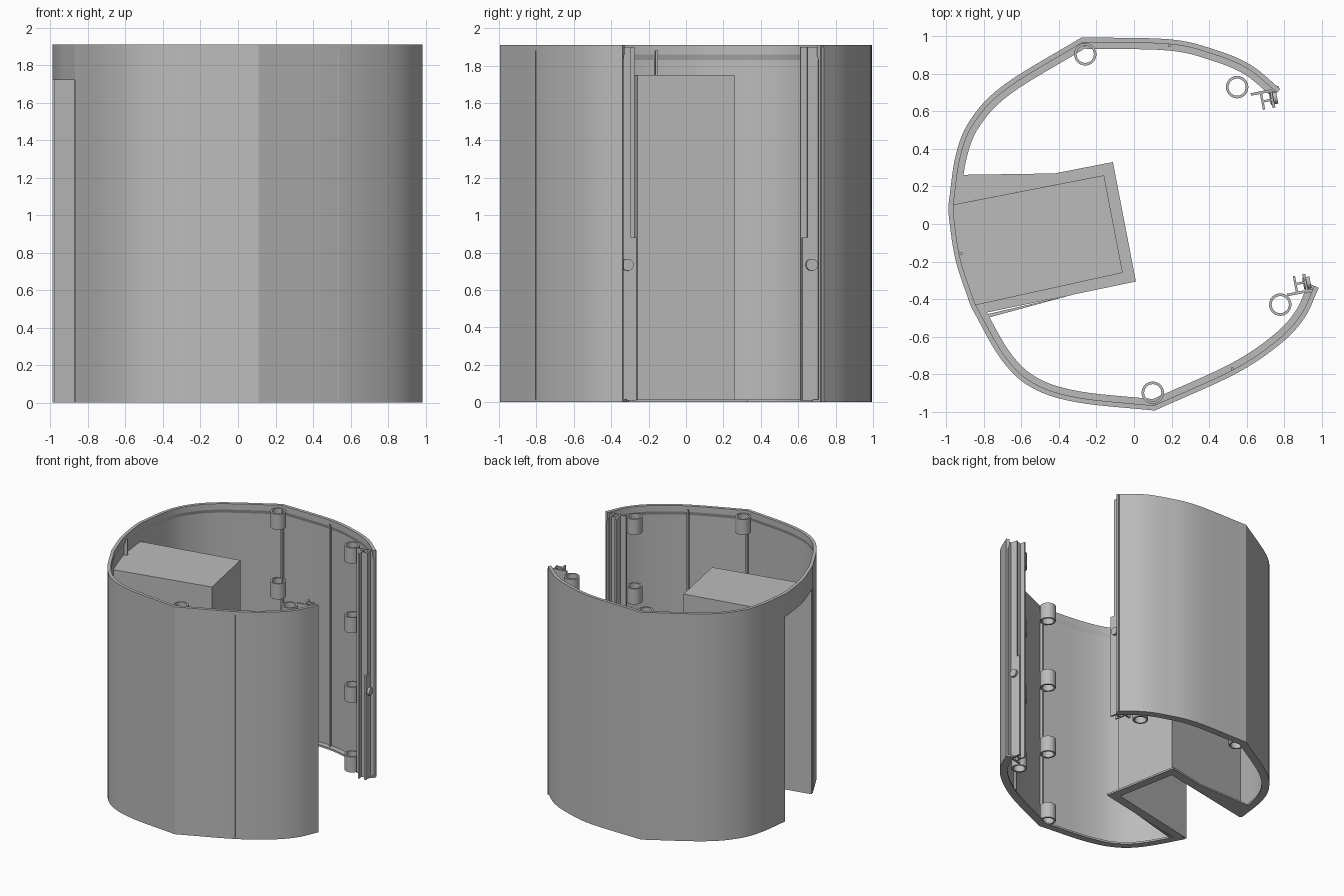
import bpy, bmesh, math
from mathutils import Vector

cube = bpy.data.objects.get("Cube")
if cube:
    bpy.data.objects.remove(cube, do_unlink=True)

H = 1.91
grey = bpy.data.materials.new("plain_grey")
grey.use_nodes = True
grey.diffuse_color = (0.5, 0.5, 0.5, 1)
grey.node_tree.nodes["Principled BSDF"].inputs["Base Color"].default_value = grey.diffuse_color


def finish(name, bm, smooth=False):
    bmesh.ops.recalc_face_normals(bm, faces=bm.faces)
    me = bpy.data.meshes.new(name)
    bm.to_mesh(me)
    bm.free()
    me.materials.append(grey)
    ob = bpy.data.objects.new(name, me)
    bpy.context.collection.objects.link(ob)
    if smooth:
        bpy.ops.object.select_all(action='DESELECT')
        ob.select_set(True)
        bpy.context.view_layer.objects.active = ob
        bpy.ops.object.shade_smooth_by_angle(angle=math.radians(12))
    return ob


def spline(ctrl, n=6):
    """Catmull-Rom curve through the control points."""
    p = [Vector(c) for c in ctrl]
    p = [2 * p[0] - p[1]] + p + [2 * p[-1] - p[-2]]
    out = []
    for a, b, c, d in zip(p, p[1:], p[2:], p[3:]):
        for k in range(n):
            t = k / n
            out.append(0.5 * (2 * b + (c - a) * t + (2 * a - 5 * b + 4 * c - d) * t ** 2
                              + (3 * b - a - 3 * c + d) * t ** 3))
    return out + [p[-2]]


def normals(path):
    """Mitred normals to the right-hand side of the path."""
    dirs = [(b - a).normalized() for a, b in zip(path, path[1:])]
    dirs = [dirs[0]] + dirs + [dirs[-1]]
    out = []
    for d, e in zip(dirs, dirs[1:]):
        n = Vector((d.y + e.y, -d.x - e.x)).normalized()
        out.append(n / n.dot(Vector((d.y, -d.x))))
    return out


def sweep(name, path, norms, profile, smooth=False):
    """Sweep a closed (offset, height) profile along a plan path."""
    bm = bmesh.new()
    rings = [[bm.verts.new((*(p + n * w), z)) for w, z in profile] for p, n in zip(path, norms)]
    m = len(profile)
    for r, s in zip(rings, rings[1:]):
        for i in range(m):
            bm.faces.new((r[i], r[(i + 1) % m], s[(i + 1) % m], s[i]))
    bm.faces.new(rings[0])
    bm.faces.new(rings[-1])
    return finish(name, bm, smooth)


def prism(name, pts, z0, z1):
    bm = bmesh.new()
    face = bm.faces.new([bm.verts.new((p[0], p[1], z0)) for p in pts])
    ext = bmesh.ops.extrude_face_region(bm, geom=[face])["geom"]
    bmesh.ops.translate(bm, vec=(0, 0, z1 - z0), verts=[v for v in ext if isinstance(v, bmesh.types.BMVert)])
    return finish(name, bm)


def rect(w0, w1, z0, z1):
    return [(w0, z0), (w1, z0), (w1, z1), (w0, z1)]


# Plan outline, from the front jamb round to the back jamb, with two creases
front = spline([(.985, -.34), (.91, -.5), (.78, -.64), (.54, -.80), (.11, -.995)])
side_a = spline([(.11, -.995), (-.31, -.95), (-.55, -.87), (-.71, -.72), (-.87, -.44)])
niche = spline([(-.87, -.44), (-.95, -.2), (-.985, .02), (-.99, .1)])
side_b = spline([(-.99, .1), (-.95, .37), (-.87, .56), (-.69, .745), (-.28, .995)])
back = spline([(-.28, .995), (.19, .985), (.43, .93), (.62, .85), (.78, .72)])
path = front + side_a[1:] + niche[1:] + side_b[1:] + back[1:]
norm = normals(path)
i0 = len(front) + len(side_a) - 2
i1 = i0 + len(niche) - 1

# Outer shell: wall with thickened rim and inward foot flange
wall = [(0, 0), (.06, 0), (.06, .015), (.016, .015), (.016, 1.83), (.026, 1.86), (.026, H), (0, H)]
sweep("front_wall", path[:i0 + 1], norm[:i0 + 1], wall, True)
sweep("back_wall", path[i1:], norm[i1:], wall, True)
lintel = [(0, 1.72), (.016, 1.72), (.016, 1.83), (.026, 1.86), (.026, H), (0, H)]
sweep("lintel", path[i0:i1 + 1], norm[i0:i1 + 1], lintel, True)

# Niche: open-bottomed box behind the wall opening
corners = [Vector(c) for c in [(-.98, .1), (-.16, .26), (-.06, -.26), (-.87, -.43)]]
cn = normals(corners)
sweep("niche_walls", corners, cn, rect(0, .012, 0, 1.75))
inner = [p + n * .008 for p, n in zip(path[i0:i1 + 1], norm[i0:i1 + 1])]
prism("niche_roof", corners[1:3] + inner, 1.725, 1.75)
fc = [Vector(c) for c in [(-.93, .11), (-.16, .26), (-.06, -.26), (-.83, -.42)]]
sweep("niche_flange", fc, normals(fc), rect(-.06, 0, 0, .015))
prism("back_flange_web", [(-.93, .17), (-.4, .27), (-.93, .262)], 0, .012)
prism("front_flange_web", [(-.80, -.485), (-.3, -.37), (-.78, -.5)], 0, .012)


# Screw bosses: four columns of short tubes
def tube(name, x, y, z, h, ro=.06, ri=.046, n=24):
    bm = bmesh.new()
    rings = []
    for k in range(n):
        a = 2 * math.pi * k / n
        rings.append([bm.verts.new((x + r * math.cos(a), y + r * math.sin(a), z + e))
                      for r, e in rect(ri, ro, -h / 2, h / 2)])
    for k in range(n):
        r, s = rings[k], rings[(k + 1) % n]
        for i in range(4):
            bm.faces.new((r[i], r[(i + 1) % 4], s[(i + 1) % 4], s[i]))
    finish(name, bm, True)


for label, x, y in [("back_crease", -.26, .905), ("back_jamb", .55, .73),
                    ("front_jamb", .78, -.43), ("front_crease", .1, -.9)]:
    for k in range(4):
        tube(f"{label}_boss_{k + 1}", x, y, .07 + .585 * k, .13)


# Plates given in a tilted local plan frame
U, V = Vector((.98, .19)), Vector((-.19, .98))


def plate(name, c, u0, u1, v0, v1, z0, z1):
    c = Vector(c)
    prism(name, [c + U * u + V * v for u, v in ((u0, v0), (u1, v0), (u1, v1), (u0, v1))], z0, z1)


# Seam ribs on the inside of the shell
plate("front_seam_rib", (.527, -.785), -.006, .006, -.02, .02, .015, 1.88)
plate("back_seam_rib", (.187, .962), -.006, .006, -.018, .018, .015, 1.88)
plate("niche_seam_rib", (-.935, -.16), -.02, .02, -.006, .006, 1.75, 1.88)
plate("front_crease_rib", (.11, -.965), -.008, .008, -.018, .018, .015, 1.88)
plate("back_crease_rib", (-.265, .965), -.008, .008, -.018, .018, .015, 1.88)

# Door jamb posts: web to the wall end, forked channel, lower cover and peg
for label, c, s in [("front", (.868, -.325), 1), ("back", (.69, .66), -1)]:
    plate(label + "_jamb_web", c, -.06, .085, -.05 * s, -.036 * s, .01, 1.9)
    plate(label + "_jamb_inner_prong", c, -.012, 0, -.05 * s, .05 * s, .01, 1.9)
    plate(label + "_jamb_outer_prong", c, .042, .054, -.05 * s, .02 * s, .01, 1.9)
    plate(label + "_jamb_rib", c, -.012, .054, 0, .012 * s, .01, 1.9)
    plate(label + "_jamb_cover", c, .04, .056, -.05 * s, .05 * s, .01, .88)
    bm = bmesh.new()
    bmesh.ops.create_cone(bm, cap_ends=True, segments=20, radius1=.032, radius2=.032, depth=.04)
    peg = finish(label + "_jamb_peg", bm, True)
    peg.location = (*(Vector(c) + U * .055), .735)
    peg.rotation_euler = (0, math.pi / 2, math.atan2(U.y, U.x))
    # closing plate between wall end and post
    tip = Vector((.975, -.35) if s > 0 else (.77, .725))
    root = Vector(c) + U * .06 - V * .045 * s
    d = Vector((0, .012 * s))
    prism(label + "_jamb_end", [tip, root, root - d, tip - d], 0, 1.9)
